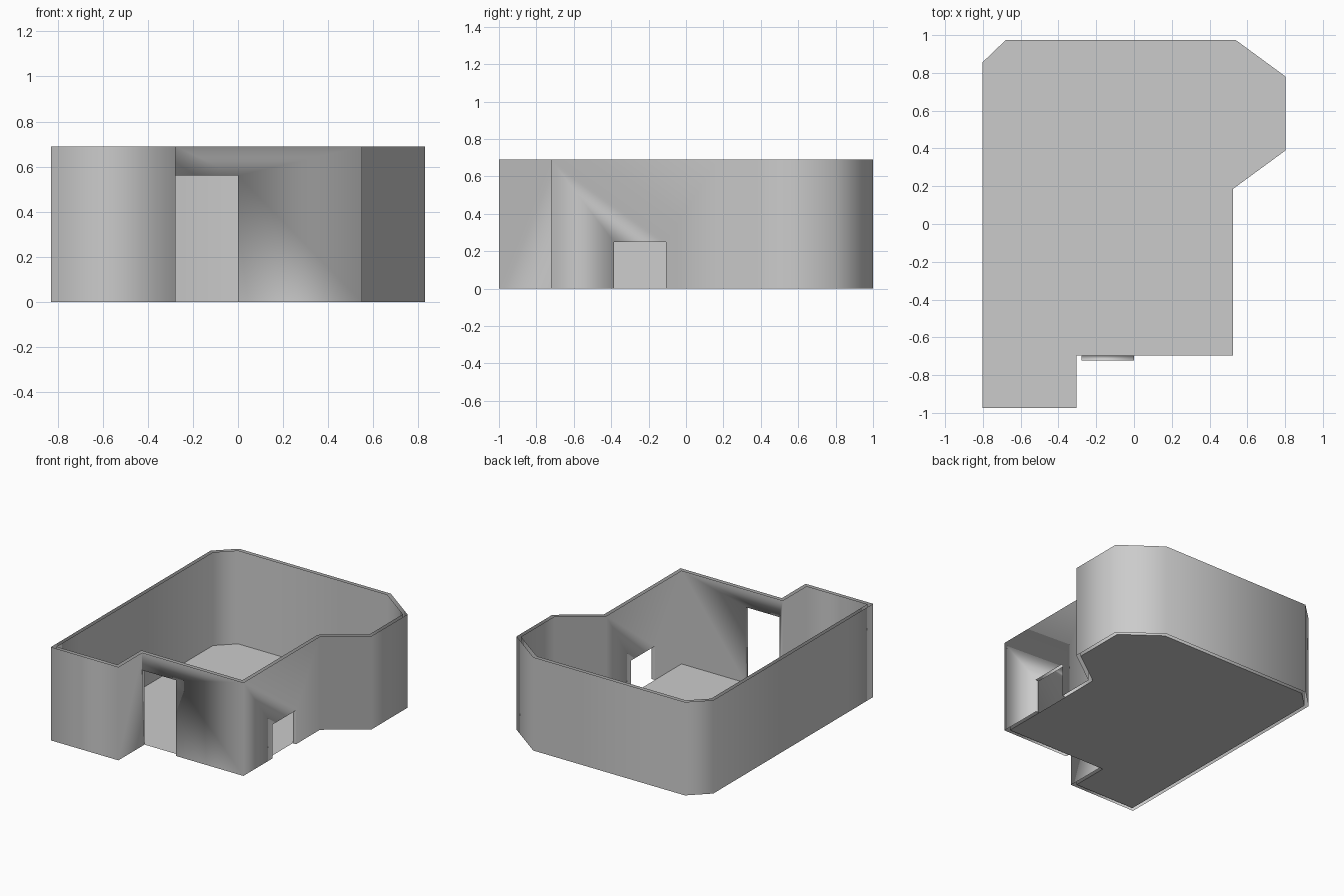
import bpy
import bmesh
from mathutils import Vector

HEIGHT = 0.69
THICKNESS = 0.027

old = bpy.data.objects.get("Cube")
if old:
    bpy.data.objects.remove(old, do_unlink=True)

grey = bpy.data.materials.new("plain grey")
grey.use_nodes = True
grey.diffuse_color = (0.6, 0.6, 0.6, 1)
grey.node_tree.nodes["Principled BSDF"].inputs["Base Color"].default_value = (0.6, 0.6, 0.6, 1)

# Room outline, counter-clockwise from the front corner
inner = [Vector(p) for p in (
    (-0.803, -0.973), (-0.305, -0.973), (-0.305, -0.695), (0.523, -0.695),
    (0.523, 0.185), (0.803, 0.39), (0.803, 0.78), (0.54, 0.973),
    (-0.68, 0.973), (-0.803, 0.855), (-0.803, -0.695))]

# Openings by wall index: axis, start, end, top, has lintel
openings = {
    2: (0, -0.278, 0.0, 0.56, True),
    3: (1, -0.385, -0.107, 0.25, False),
}


def outward(a, b):
    d = (b - a).normalized()
    return Vector((d.y, -d.x))


def offset(points, distance):
    """Mitred outward offset of a closed outline."""
    result = []
    for i, p in enumerate(points):
        n1 = outward(points[i - 1], p)
        n2 = outward(p, points[(i + 1) % len(points)])
        result.append(p + (n1 + n2) * distance / (1 + n1.dot(n2)))
    return result


def finish(bm, name, smooth):
    mesh = bpy.data.meshes.new(name)
    bm.to_mesh(mesh)
    bm.free()
    mesh.materials.append(grey)
    for poly in mesh.polygons:
        poly.use_smooth = smooth
    obj = bpy.data.objects.new(name, mesh)
    bpy.context.collection.objects.link(obj)
    return obj


# Walls: an outer and an inner skin, open at top and bottom
bm = bmesh.new()
cache = {}


def vert(p, z):
    key = (round(p.x, 4), round(p.y, 4), round(z, 4))
    if key not in cache:
        cache[key] = bm.verts.new(key)
    return cache[key]


outer = offset(inner, THICKNESS)
frames = {}
for skin in (outer, inner):
    for i, a in enumerate(skin):
        b = skin[(i + 1) % len(skin)]
        ring = [(a, 0)]
        if i in openings:
            axis, start, end, top, _ = openings[i]
            s, e = (a.lerp(b, (v - a[axis]) / (b[axis] - a[axis])) for v in (start, end))
            frame = [(s, 0), (s, top), (e, top), (e, 0)]
            frames.setdefault(i, []).append(frame)
            # An opening that starts at the corner replaces the corner foot
            ring = frame[1:] if (s - a).length < 0.001 else ring + frame
        ring += [(b, 0), (b, HEIGHT), (a, HEIGHT)]
        if skin is inner:
            ring.reverse()
        bm.faces.new([vert(*p) for p in ring])

# Door and hatch reveals between the two skins
for i, (out, inn) in frames.items():
    for j in range(3):
        if j == 1 and not openings[i][4]:
            continue
        corners = (out[j + 1], out[j], inn[j], inn[j + 1])
        bm.faces.new([vert(*p) for p in corners])

finish(bm, "room_walls", True)

# Floor inside the inner skin
bm = bmesh.new()
bm.faces.new([bm.verts.new((p.x, p.y, 0)) for p in inner])
finish(bm, "floor", False)
